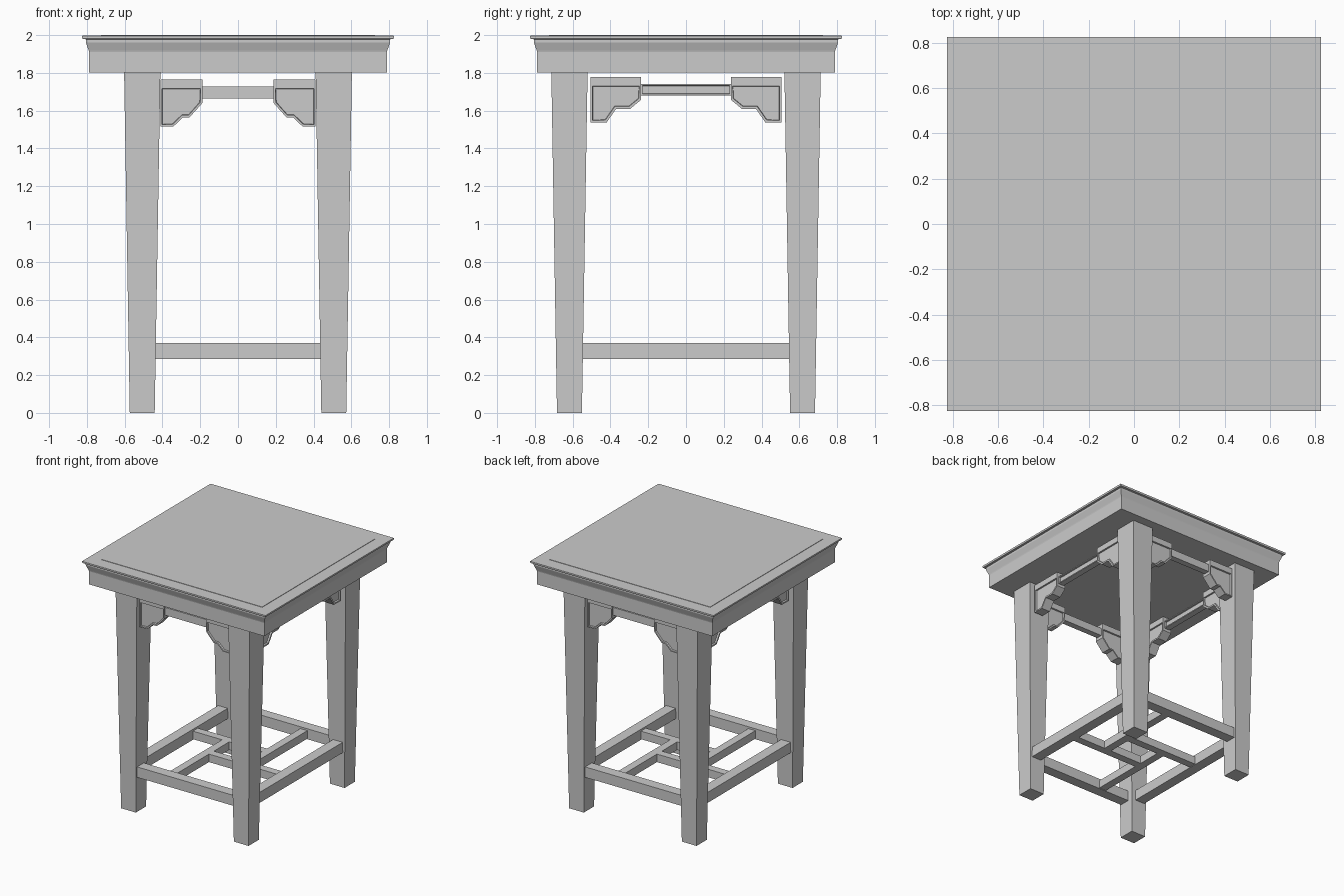
import bpy, bmesh
from mathutils import Vector

if "Cube" in bpy.data.objects:
    bpy.data.objects.remove(bpy.data.objects["Cube"])


def finish(name, bm):
    bmesh.ops.recalc_face_normals(bm, faces=bm.faces)
    me = bpy.data.meshes.new(name)
    bm.to_mesh(me)
    bm.free()
    ob = bpy.data.objects.new(name, me)
    bpy.context.collection.objects.link(ob)
    return ob


def loft(name, rings):
    """Stack of rectangles: (cx, cy, half_x, half_y, z)."""
    bm = bmesh.new()
    loops = [[bm.verts.new((cx + i * hx, cy + j * hy, z))
              for i, j in ((-1, -1), (1, -1), (1, 1), (-1, 1))]
             for cx, cy, hx, hy, z in rings]
    bm.faces.new(loops[0])
    bm.faces.new(loops[-1])
    for a, b in zip(loops, loops[1:]):
        for k in range(4):
            m = (k + 1) % 4
            bm.faces.new((a[k], a[m], b[m], b[k]))
    return finish(name, bm)


def box(name, x0, x1, y0, y1, z0, z1):
    cx, cy, hx, hy = (x0 + x1) / 2, (y0 + y1) / 2, (x1 - x0) / 2, (y1 - y0) / 2
    return loft(name, [(cx, cy, hx, hy, z0), (cx, cy, hx, hy, z1)])


def panel(name, pts, to3d, depth, rim, top_extra=0.0):
    """Flat outline with thickness and a sunken panel on both broad faces."""
    bm = bmesh.new()
    a = [bm.verts.new(to3d(u, z, -depth / 2)) for u, z in pts]
    b = [bm.verts.new(to3d(u, z, depth / 2)) for u, z in pts]
    broad = [bm.faces.new(a), bm.faces.new(b)]
    n = len(pts)
    for k in range(n):
        m = (k + 1) % n
        bm.faces.new((a[k], a[m], b[m], b[k]))
    bmesh.ops.recalc_face_normals(bm, faces=bm.faces)
    for f in broad:
        bmesh.ops.inset_individual(bm, faces=[f], thickness=rim)
        top = max(v.co.z for v in f.verts)
        for v in f.verts:
            if v.co.z > top - 0.001:
                v.co.z -= top_extra
        bmesh.ops.inset_individual(bm, faces=[f], thickness=0.003, depth=-0.012)
    return finish(name, bm)


# table top with cove moulding and raised field
profile = [(0.788, 1.803), (0.788, 1.91), (0.79, 1.918), (0.798, 1.94),
           (0.806, 1.962), (0.806, 1.978), (0.822, 1.98), (0.825, 1.985),
           (0.825, 1.995), (0.822, 1.997)]
loft("table_top", [(0, 0, h, h, z) for h, z in profile])
loft("top_field", [(0, 0, 0.728, 0.728, 1.98), (0, 0, 0.725, 0.725, 2.0)])

# tapered legs
for sx, xn in ((-1, "left"), (1, "right")):
    for sy, yn in ((-1, "front"), (1, "back")):
        loft(f"{yn}_{xn}_leg", [(sx * 0.507, sy * 0.617, 0.066, 0.066, 0),
                                (sx * 0.507, sy * 0.617, 0.096, 0.096, 1.805)])

# lower stretchers
for s, n in ((-1, "front"), (1, "back")):
    box(f"{n}_stretcher", -0.46, 0.46, s * 0.632 - 0.043, s * 0.632 + 0.043, 0.285, 0.37)
for s, n in ((-1, "left"), (1, "right")):
    box(f"{n}_stretcher", s * 0.517 - 0.043, s * 0.517 + 0.043, -0.57, 0.57, 0.285, 0.37)

# pinwheel lattice between the stretchers
w, ax, ay = 0.032, 0.18, 0.13
for s, n in ((-1, "a"), (1, "b")):
    ys = sorted((s * 0.6, -s * (ay - w)))
    box(f"lattice_long_bar_{n}", s * ax - w, s * ax + w, *ys, 0.29, 0.355)
    xs = sorted((s * 0.49, -s * (ax - w)))
    box(f"lattice_cross_bar_{n}", *xs, -s * ay - w, -s * ay + w, 0.29, 0.355)

# stepped corner brackets with rails between them
FRONT = [(0, 0), (0.222, 0), (0.222, -0.125), (0.155, -0.2), (0.12, -0.2),
         (0.07, -0.248), (0, -0.248)]
SIDE = [(0, 0), (0.268, 0), (0.268, -0.12), (0.21, -0.168), (0.135, -0.168),
        (0.085, -0.24), (0, -0.24)]
for s in (-1, 1):
    yn, xn = ("front", "left") if s < 0 else ("back", "right")
    for e in (-1, 1):
        panel(f"{yn}_bracket_{'left' if e < 0 else 'right'}", FRONT,
              lambda u, z, d: Vector((e * (0.411 - u), s * 0.64 + d, 1.765 + z)),
              0.08, 0.012, 0.04)
        panel(f"{xn}_bracket_{'front' if e < 0 else 'back'}", SIDE,
              lambda u, z, d: Vector((s * 0.53 + d, e * (0.505 - u), 1.778 + z)),
              0.08, 0.014, 0.038)
    box(f"{yn}_rail", -0.195, 0.195, s * 0.64 - 0.025, s * 0.64 + 0.025, 1.665, 1.728)
    panel(f"{xn}_rail", [(-0.24, 1.68), (0.24, 1.68), (0.24, 1.742), (-0.24, 1.742)],
          lambda u, z, d: Vector((s * 0.53 + d, u, z)), 0.05, 0.012)
